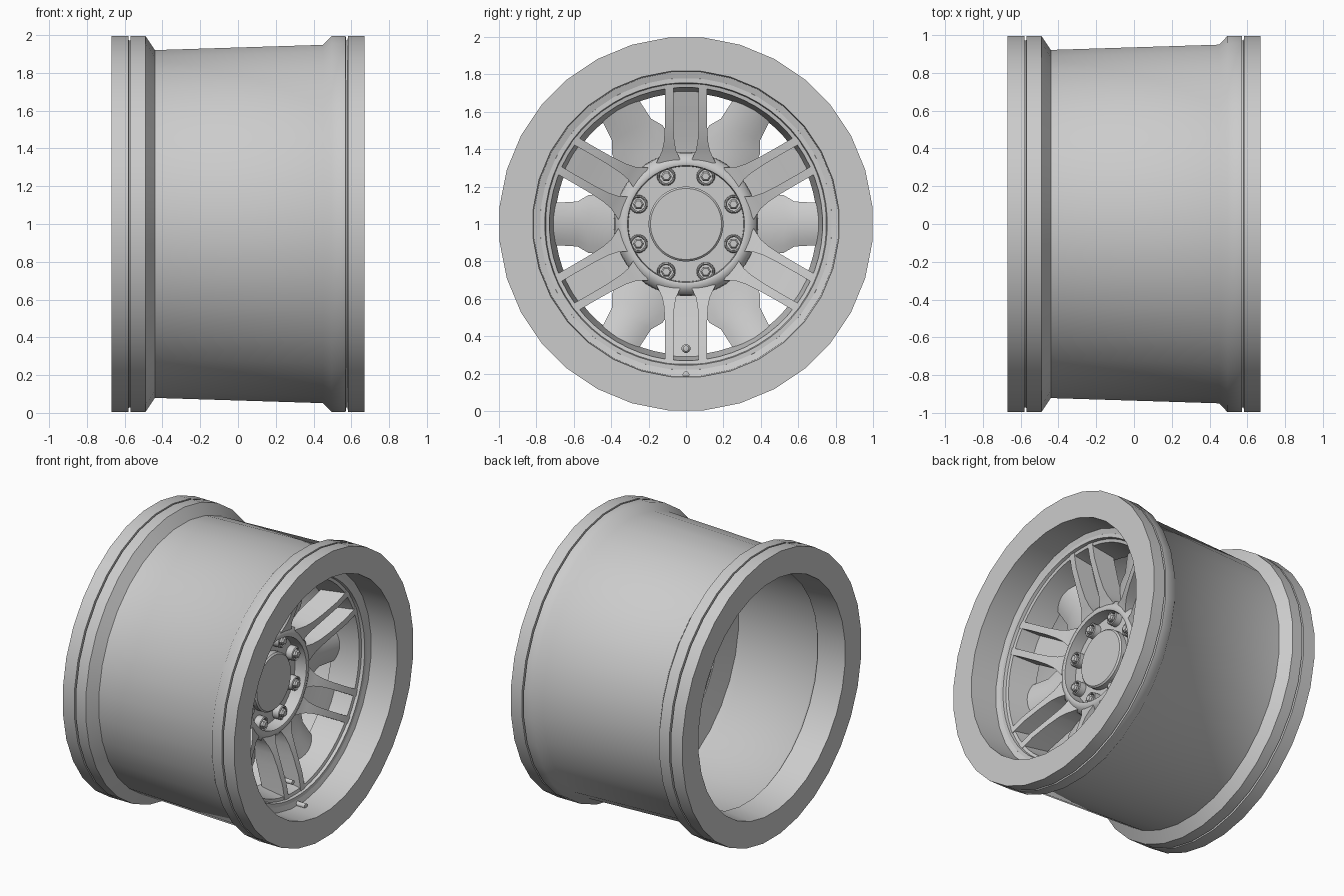
import bpy, bmesh, math
from mathutils import Matrix, Vector

if "Cube" in bpy.data.objects:
    bpy.data.objects.remove(bpy.data.objects["Cube"])

CENTRE = Matrix.Translation((0, 0, 1))


def finish(bm, name, angle=35):
    bmesh.ops.remove_doubles(bm, verts=bm.verts, dist=1e-5)
    bmesh.ops.recalc_face_normals(bm, faces=bm.faces)
    me = bpy.data.meshes.new(name)
    bm.to_mesh(me)
    bm.free()
    ob = bpy.data.objects.new(name, me)
    ob.matrix_world = CENTRE
    bpy.context.collection.objects.link(ob)
    bpy.ops.object.select_all(action='DESELECT')
    bpy.context.view_layer.objects.active = ob
    ob.select_set(True)
    bpy.ops.object.shade_smooth_by_angle(angle=math.radians(angle))
    return ob


def revolve(bm, profile, sides, closed=True, matrix=Matrix()):
    """Turn (x, radius) points around the x axis."""
    rings = []
    for i in range(sides):
        a = 2 * math.pi * (i + 0.5) / sides
        rings.append([bm.verts.new(matrix @ Vector((x, r * math.sin(a), r * math.cos(a))))
                      for x, r in profile])
    n = len(profile)
    for i in range(sides):
        p, q = rings[i], rings[(i + 1) % sides]
        for j in range(n if closed else n - 1):
            k = (j + 1) % n
            bm.faces.new((p[j], q[j], q[k], p[k]))


def skin(bm, loops):
    """Join matching cross-sections and cap both ends."""
    for a, b in zip(loops, loops[1:]):
        n = len(a)
        for j in range(n):
            bm.faces.new((a[j], a[(j + 1) % n], b[(j + 1) % n], b[j]))
    bm.faces.new(loops[0])
    bm.faces.new(loops[-1][::-1])


def swept_bar(bm, sections, offset, angle):
    """Radial bar: sections are (radius, back x, front x, half width)."""
    turn = Matrix.Rotation(angle, 4, 'X')
    skin(bm, [[bm.verts.new(turn @ Vector((x, offset + y, r)))
               for x, y in ((back, -w), (front, -w), (front, w), (back, w))]
              for r, back, front, w in sections])


# Barrel with bead flanges, grooves and a stepped front lip
bm = bmesh.new()
revolve(bm, [(-0.67, 1), (-0.58, 1), (-0.578, 0.975), (-0.57, 0.975), (-0.568, 1),
             (-0.49, 1), (-0.44, 0.925), (0.45, 0.953), (0.495, 1), (0.57, 1),
             (0.572, 0.975), (0.58, 0.975), (0.582, 1), (0.67, 1),
             (0.67, 0.82), (0.47, 0.815), (0.455, 0.765), (0.40, 0.765), (0.34, 0.88),
             (-0.42, 0.86), (-0.47, 0.80), (-0.67, 0.82)], 32)
finish(bm, "barrel", 50)

# Ring that carries the outer ends of the spokes
bm = bmesh.new()
revolve(bm, [(0.46, 0.78), (0.46, 0.755), (0.44, 0.75), (0.435, 0.73),
             (0.24, 0.70), (0.20, 0.88), (0.34, 0.885)], 64)
finish(bm, "spoke_ring")

# Hub with recessed lug face
bm = bmesh.new()
revolve(bm, [(0.16, 0), (0.16, 0.36), (0.25, 0.385), (0.285, 0.38), (0.31, 0.35),
             (0.32, 0.325), (0.315, 0.312), (0.23, 0.308), (0.23, 0)], 48, False)
finish(bm, "hub", 45)

# Centre cap
bm = bmesh.new()
revolve(bm, [(0.22, 0.20), (0.27, 0.20), (0.28, 0.19), (0.28, 0)], 48, False)
finish(bm, "centre_cap")

# Six pairs of narrow front spokes, each with a foot flaring into the hub
bm = bmesh.new()
spoke = [(0.325, 0.17, 0.305, 0.07), (0.36, 0.18, 0.318, 0.052), (0.39, 0.19, 0.332, 0.038),
         (0.44, 0.20, 0.355, 0.028), (0.52, 0.22, 0.385, 0.023), (0.64, 0.25, 0.425, 0.022),
         (0.75, 0.28, 0.445, 0.023)]
for i in range(6):
    for s in (-1, 1):
        swept_bar(bm, spoke, s * 0.09, i * math.pi / 3)
finish(bm, "front_spokes")

# Sloping floor between the spokes of each pair
bm = bmesh.new()
for i in range(6):
    swept_bar(bm, [(0.35, 0.165, 0.20, 0.075), (0.45, 0.18, 0.22, 0.075),
                   (0.60, 0.22, 0.27, 0.075), (0.74, 0.26, 0.31, 0.075)], 0, i * math.pi / 3)
finish(bm, "pair_floors")

# Six broad rear spokes with rounded fronts, webbed towards the hub
bm = bmesh.new()
for i in range(6):
    turn = Matrix.Rotation((i + 0.5) * math.pi / 3, 4, 'X')
    loops = []
    for r, x, w in ((0.34, 0.22, 0.16), (0.44, 0.23, 0.16), (0.52, 0.245, 0.155),
                    (0.58, 0.26, 0.12), (0.75, 0.31, 0.11)):
        pts = [(x - 0.08, -w)]
        pts += [(x - 0.03 * (t / 4) ** 2, w * t / 4) for t in range(-4, 5)]
        pts += [(x - 0.08, w)]
        loops.append([bm.verts.new(turn @ Vector((px, py, r))) for px, py in pts])
    skin(bm, loops)
finish(bm, "rear_spokes")

# Eight lug nuts in raised seats
seats, nuts = bmesh.new(), bmesh.new()
for i in range(8):
    a = math.radians(22.5 + 45 * i)
    place = Matrix.Translation((0, 0.275 * math.sin(a), 0.275 * math.cos(a)))
    revolve(seats, [(0.22, 0.05), (0.275, 0.048), (0.28, 0.042), (0.275, 0.036), (0.22, 0.035)],
            20, True, place)
    revolve(nuts, [(0.22, 0.029), (0.285, 0.029), (0.295, 0.02), (0.295, 0)], 6, False, place)
finish(seats, "lug_seats")
finish(nuts, "lug_nuts", 20)

# Valve stem and a small peg on the lip below it
bm = bmesh.new()
revolve(bm, [(0.26, 0.024), (0.36, 0.024), (0.37, 0.016), (0.43, 0.016), (0.435, 0)],
        12, False, Matrix.Translation((0, 0, -0.665)))
finish(bm, "valve_stem")
bm = bmesh.new()
revolve(bm, [(0.45, 0.018), (0.53, 0.018), (0.535, 0)],
        12, False, Matrix.Translation((0, 0, -0.805)))
finish(bm, "lip_peg")
